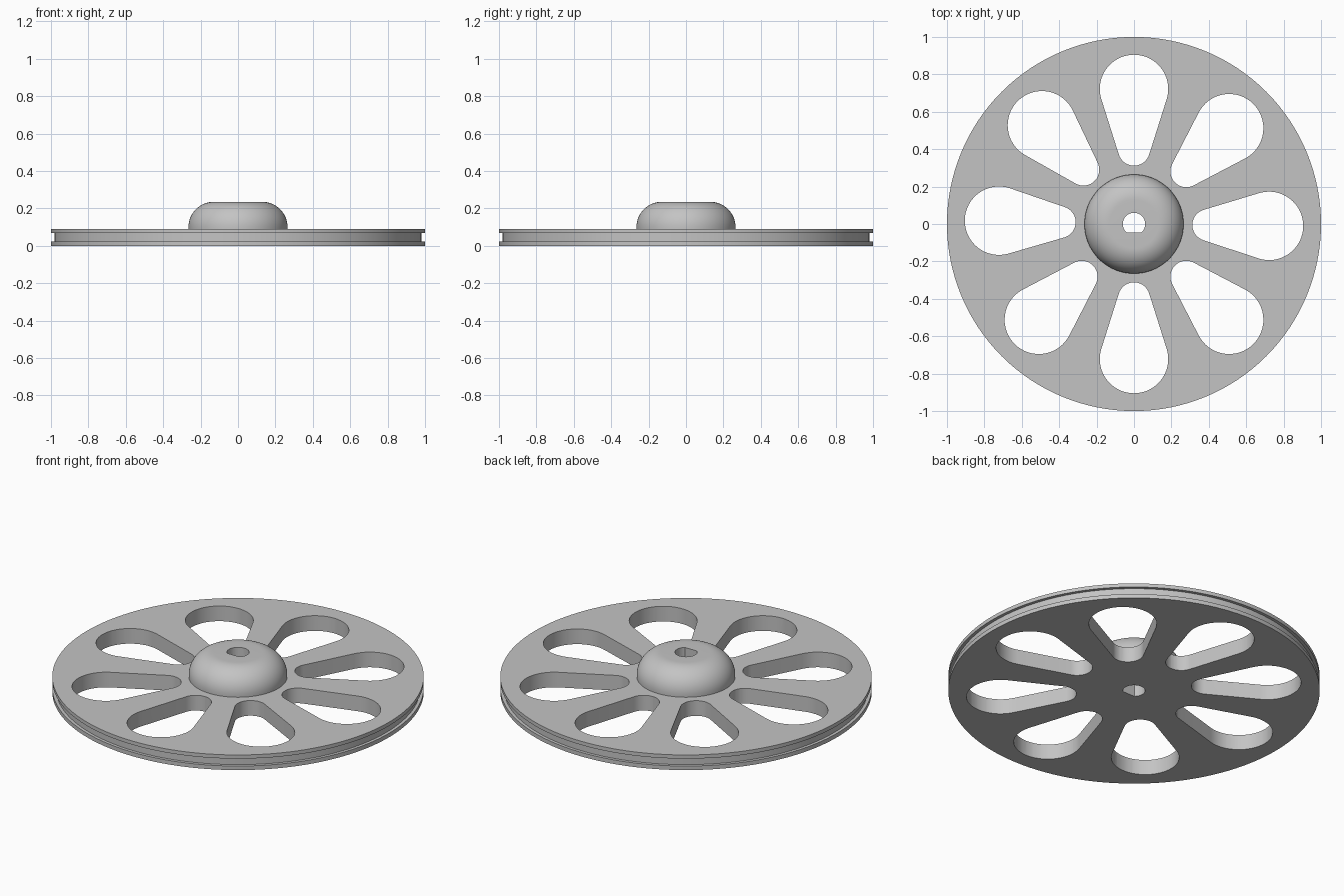
import bpy
import bmesh
from math import sin, cos, acos, pi, radians, sqrt
from mathutils import Matrix, Vector

if "Cube" in bpy.data.objects:
    bpy.data.objects.remove(bpy.data.objects["Cube"], do_unlink=True)

THICK, TOP = 0.09, 0.235
HUB_R, FILLET = 0.265, 0.135
BORE_R, BORE_FLAT = 0.06, -0.045

grey = bpy.data.materials.new("plain grey")
grey.use_nodes = True
colour = (0.55, 0.55, 0.55, 1)
grey.diffuse_color = colour
grey.node_tree.nodes["Principled BSDF"].inputs["Base Color"].default_value = colour


def arc(cx, cy, r, start, end, steps):
    """Points along a circular arc."""
    angles = [start + (end - start) * i / steps for i in range(steps + 1)]
    return [(cx + r * cos(a), cy + r * sin(a)) for a in angles]


def make_object(name, bm):
    bmesh.ops.recalc_face_normals(bm, faces=bm.faces)
    mesh = bpy.data.meshes.new(name)
    bm.to_mesh(mesh)
    bm.free()
    mesh.materials.append(grey)
    obj = bpy.data.objects.new(name, mesh)
    bpy.context.collection.objects.link(obj)
    return obj


def lathe(name, profile, steps):
    """Spin an (r, z) profile about the z axis."""
    bm = bmesh.new()
    verts = [bm.verts.new((r, 0, z)) for r, z in profile]
    edges = [bm.edges.new(pair) for pair in zip(verts, verts[1:])]
    bmesh.ops.spin(bm, geom=verts + edges, cent=(0, 0, 0), axis=(0, 0, 1),
                   angle=2 * pi, steps=steps)
    bmesh.ops.remove_doubles(bm, verts=bm.verts, dist=1e-5)
    return make_object(name, bm)


def add_prism(bm, outline, angle=0):
    """Tall prism through the whole wheel, turned about z."""
    turn = Matrix.Rotation(angle, 3, "Z")
    face = bm.faces.new([bm.verts.new(turn @ Vector((x, y, -0.2))) for x, y in outline])
    new = bmesh.ops.extrude_face_region(bm, geom=[face])["geom"]
    bmesh.ops.translate(bm, vec=(0, 0, 0.8),
                        verts=[v for v in new if isinstance(v, bmesh.types.BMVert)])


# Grooved rim, flat web and domed hub in one turned body
groove = [(1, 0), (1, 0.024), (0.982, 0.024), (0.982, 0.068), (1, 0.068), (1, THICK)]
dome = arc(HUB_R - FILLET, TOP - FILLET, FILLET, 0, pi / 2, 16)
wheel = lathe("pulley_wheel",
              [(0, 0)] + groove + [(HUB_R, THICK)] + dome + [(0, TOP)], 128)

# Teardrop openings: two arcs joined by their common tangents
near, near_r, far, far_r = 0.397, 0.085, 0.722, 0.183
a = acos((near_r - far_r) / (far - near))
teardrop = arc(far, 0, far_r, -a, a, 32) + arc(near, 0, near_r, a, 2 * pi - a, 20)
cut = bmesh.new()
for degrees in (-0.8, 45.2, 90, 133, 178.6, 225.2, 270, 314.8):
    add_prism(cut, teardrop, radians(degrees))

# Shaft bore with one flat side
half = acos(-BORE_FLAT / BORE_R)
add_prism(cut, arc(0, 0, BORE_R, -pi / 2 + half, 1.5 * pi - half, 32))
cutter = make_object("opening_cutter", cut)
cutter.hide_render = True

# Cut the openings and keep the finished mesh
mod = wheel.modifiers.new("openings", "BOOLEAN")
mod.operation = "DIFFERENCE"
mod.solver = "EXACT"
mod.object = cutter
bpy.context.view_layer.update()
evaluated = wheel.evaluated_get(bpy.context.evaluated_depsgraph_get())
finished = bpy.data.meshes.new_from_object(evaluated)
wheel.modifiers.clear()
wheel.data = finished
bpy.data.objects.remove(cutter, do_unlink=True)

# Smooth curved walls, crisp corners
bpy.ops.object.select_all(action="DESELECT")
wheel.select_set(True)
bpy.context.view_layer.objects.active = wheel
bpy.ops.object.shade_smooth_by_angle(angle=radians(30))
